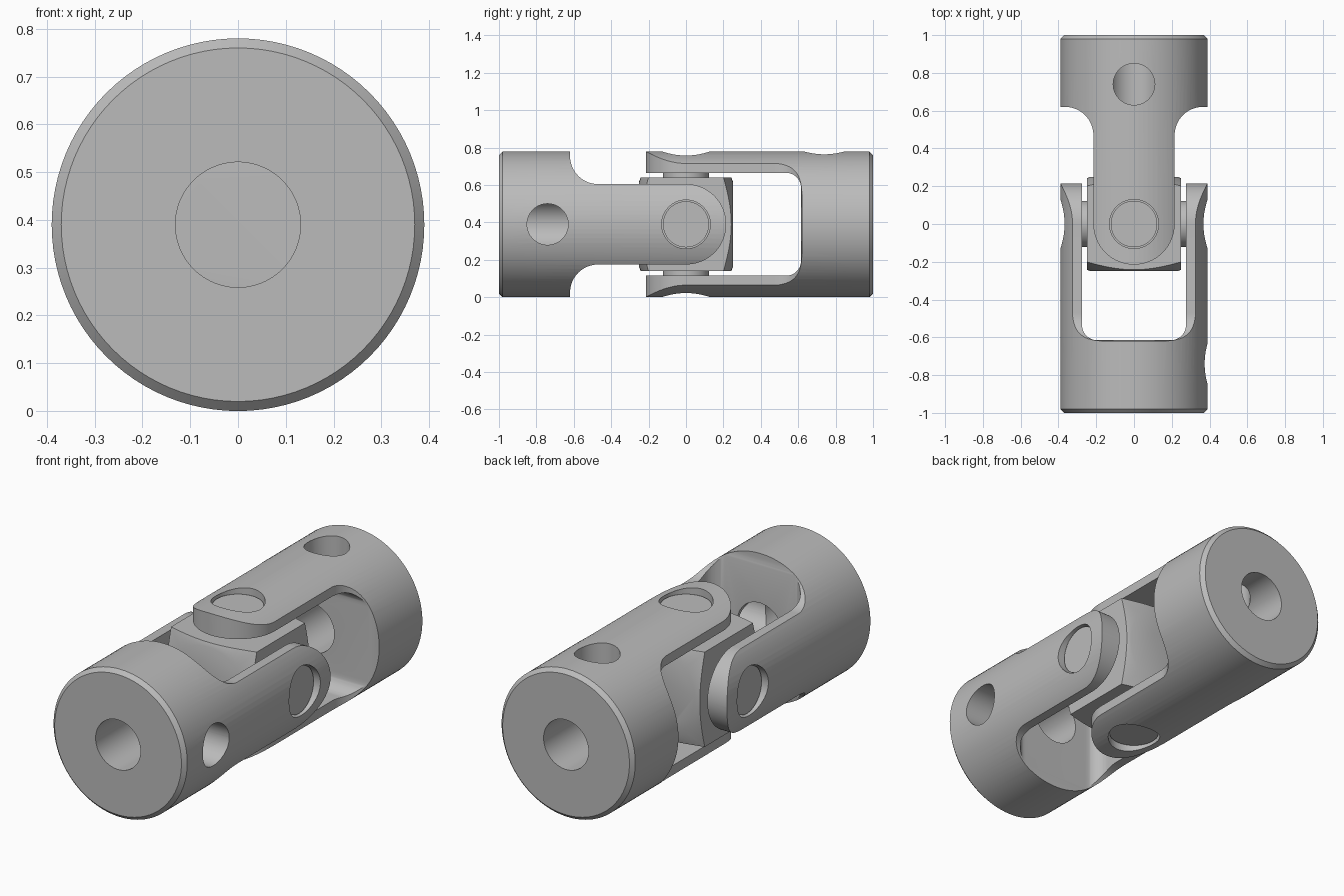
import bpy, bmesh
from math import sin, cos, pi, radians
from mathutils import Matrix, Vector

if "Cube" in bpy.data.objects:
    bpy.data.objects.remove(bpy.data.objects["Cube"], do_unlink=True)

R = 0.39        # body radius
ARM = 0.215     # half width of a fork arm
GAP = 0.275     # half width of the fork slot
AXES = {"x": lambda u, v, w: (w, u, v),
        "y": lambda u, v, w: (v, w, u),
        "z": lambda u, v, w: (u, v, w)}

steel = bpy.data.materials.new("steel grey")
steel.use_nodes = True
colour = (0.5, 0.5, 0.5, 1)
steel.diffuse_color = colour
steel.node_tree.nodes["Principled BSDF"].inputs["Base Color"].default_value = colour


def arc(cx, cy, r, start, end, steps=16):
    angles = [radians(start + (end - start) * i / steps) for i in range(steps + 1)]
    return [(cx + r * cos(a), cy + r * sin(a)) for a in angles]


def circle(r, steps=96):
    return arc(0, 0, r, 0, 360, steps)[:-1]


def loft(name, axis, sections):
    """Solid through matching outlines placed along an axis."""
    bm = bmesh.new()
    rings = [[bm.verts.new(AXES[axis](u, v, w)) for u, v in outline]
             for outline, w in sections]
    for a, b in zip(rings, rings[1:]):
        for i in range(len(a)):
            j = (i + 1) % len(a)
            bm.faces.new((a[i], a[j], b[j], b[i]))
    bm.faces.new(rings[0][::-1])
    bm.faces.new(rings[-1])
    bmesh.ops.recalc_face_normals(bm, faces=bm.faces)
    mesh = bpy.data.meshes.new(name)
    bm.to_mesh(mesh)
    bm.free()
    mesh.materials.append(steel)
    obj = bpy.data.objects.new(name, mesh)
    bpy.context.collection.objects.link(obj)
    return obj


def prism(name, axis, outline, low, high):
    return loft(name, axis, [(outline, low), (outline, high)])


def activate(obj):
    bpy.ops.object.select_all(action="DESELECT")
    obj.select_set(True)
    bpy.context.view_layer.objects.active = obj


def carve(obj, tool, operation="DIFFERENCE"):
    mod = obj.modifiers.new("carve", "BOOLEAN")
    mod.operation, mod.object, mod.solver = operation, tool, "EXACT"
    activate(obj)
    bpy.ops.object.modifier_apply(modifier=mod.name)
    bpy.data.objects.remove(tool, do_unlink=True)


def finish(obj):
    obj.data.transform(Matrix.Translation((0, 0, R)))
    activate(obj)
    bpy.ops.object.shade_smooth_by_angle(angle=radians(25))


def make_yoke(name):
    # Round bar with a chamfered outer end
    yoke = loft(name, "y", [(circle(R - 0.02), -1), (circle(R), -0.98), (circle(R), 0.3)])
    # Side silhouette: full hub, filleted shoulders, round-ended arms
    upper = arc(-0.47, ARM + 0.15, 0.15, 270, 180)
    side = arc(0, 0, ARM, -90, 90, 48) + upper + [(-0.62, 0.5), (-1.1, 0.5)]
    side += [(-1.1, -0.5), (-0.62, -0.5)] + [(y, -z) for y, z in reversed(upper)]
    carve(yoke, prism("silhouette", "x", side, -0.5, 0.5), "INTERSECT")
    # Slot between the arms
    f = 0.08
    slot = [(GAP, 0.5), (-GAP, 0.5)]
    slot += arc(f - GAP, f - 0.615, f, 180, 270) + arc(GAP - f, f - 0.615, f, 270, 360)
    carve(yoke, prism("slot", "z", slot, -0.5, 0.5))
    # Shaft bore, pin holes and set screw hole
    carve(yoke, prism("bore", "y", circle(0.131), -1.1, -0.5))
    carve(yoke, prism("pin_hole", "x", circle(0.13), -0.5, 0.5))
    screw = [(y - 0.74, z) for y, z in circle(0.11, 64)]
    carve(yoke, prism("screw_hole", "x", screw, 0, 0.5))
    return yoke


# Two identical yokes, the rear one turned end for end and a quarter turn about the shaft
front_yoke = make_yoke("front_yoke")
rear_yoke = make_yoke("rear_yoke")
rear_yoke.data.transform(Matrix.Rotation(pi, 4, Vector((1, 0, 1))))

# Centre block with conical chamfers on both ends
h = 0.25
block = prism("centre_block", "y", [(-h, -h), (h, -h), (h, h), (-h, h)], -h, h)
cone = loft("chamfer", "y", [(circle(0.23), -h), (circle(0.38), -0.19),
                             (circle(0.38), 0.19), (circle(0.23), h)])
carve(block, cone, "INTERSECT")

# Crossed pins, slightly recessed in the arms
pins = [prism(name, axis, circle(0.123), -0.355, 0.355)
        for name, axis in (("side_pin", "x"), ("upright_pin", "z"))]

for part in [front_yoke, rear_yoke, block] + pins:
    finish(part)
